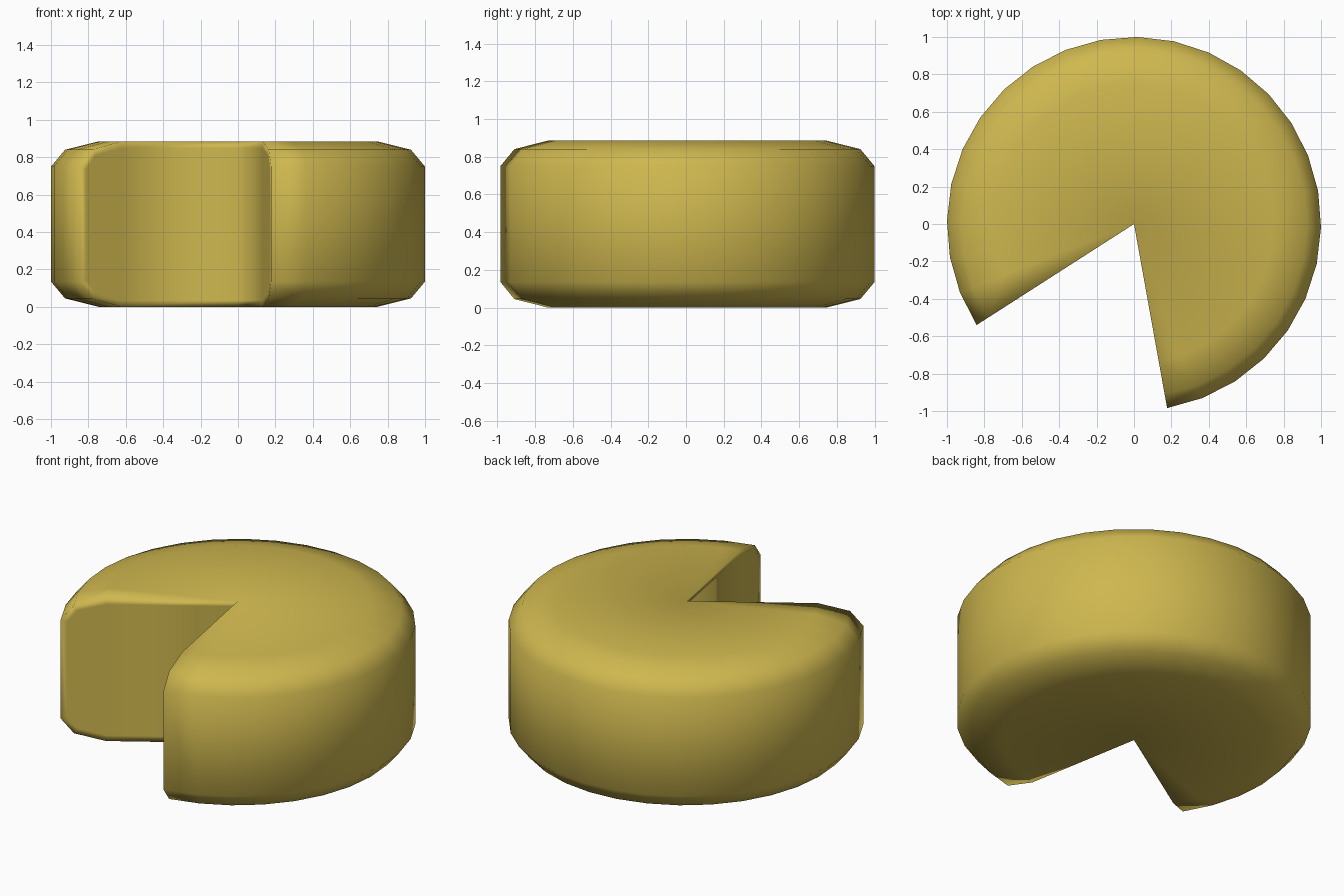
import bpy, bmesh, math

cube = bpy.data.objects.get("Cube")
if cube:
    bpy.data.objects.remove(cube, do_unlink=True)

# Single flat colour
rind = bpy.data.materials.new("golden_yellow")
rind.use_nodes = True
colour = (0.62, 0.475, 0.078, 1)
rind.diffuse_color = colour
rind.node_tree.nodes["Principled BSDF"].inputs["Base Color"].default_value = colour

HEIGHT = 0.885
STEPS = 26                         # 26 of 32 segments remain after the cut
START = math.radians(280.2)
STEP = math.tau / 32

# Upper half of the rim profile (radius, z), mirrored for the lower half
upper = [(0.745, HEIGHT), (0.925, 0.84), (1.0, 0.75)]
profile = upper + [(r, HEIGHT - z) for r, z in reversed(upper)]
last = len(profile) - 1

bm = bmesh.new()
axis_top = bm.verts.new((0, 0, HEIGHT))
axis_bottom = bm.verts.new((0, 0, 0))
rings = []
for k in range(STEPS + 1):
    a = START + k * STEP
    rings.append([bm.verts.new((r * math.cos(a), r * math.sin(a), z)) for r, z in profile])

# Top, rim and underside
for a, b in zip(rings, rings[1:]):
    bm.faces.new((axis_top, a[0], b[0]))
    bm.faces.new((axis_bottom, b[last], a[last]))
    for i in range(last):
        bm.faces.new((a[i], a[i + 1], b[i + 1], b[i]))

# Two cut walls in upright strips that meet at the axis
walls = []
for ring in (rings[0], rings[-1]):
    tops = [axis_top] + ring[:3]
    bottoms = [axis_bottom] + ring[:2:-1]
    for i in range(3):
        walls.append(bm.faces.new((tops[i], bottoms[i], bottoms[i + 1], tops[i + 1])))
bmesh.ops.recalc_face_normals(bm, faces=bm.faces)

# Narrow border around the cut walls for soft shaded edges
bmesh.ops.inset_region(bm, faces=walls, thickness=0.035, depth=0,
                       use_boundary=True, use_even_offset=True)
for face in bm.faces:
    face.smooth = True

mesh = bpy.data.meshes.new("cut_wheel")
bm.to_mesh(mesh)
bm.free()
mesh.materials.append(rind)
wheel = bpy.data.objects.new("cut_wheel", mesh)
bpy.context.collection.objects.link(wheel)
